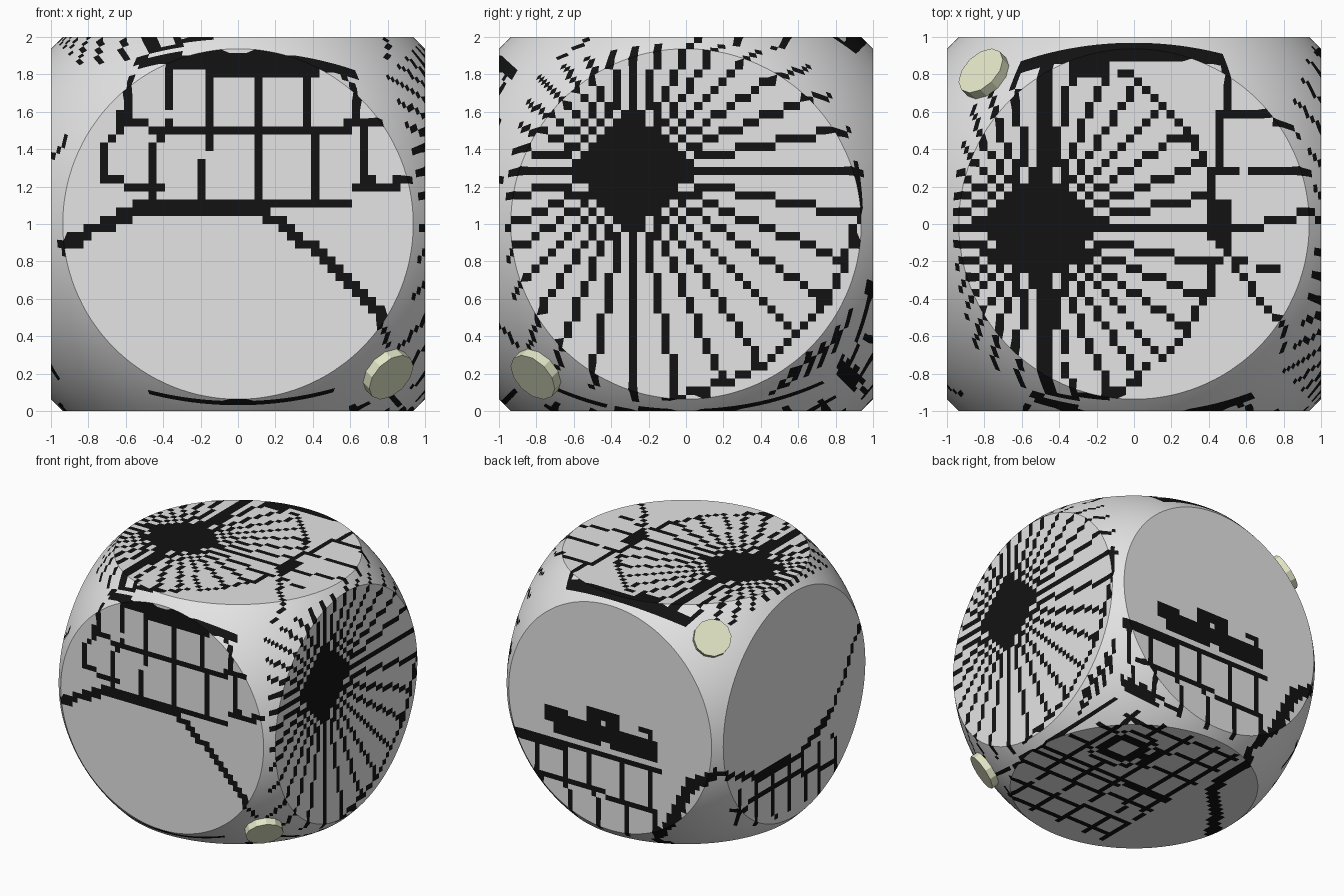
import bpy, bmesh, math
from mathutils import Vector

if "Cube" in bpy.data.objects:
    bpy.data.objects.remove(bpy.data.objects["Cube"])

N = 46                          # painted cells along each cube side
H = 2 / N
RF = 0.937                      # radius of the flat round faces
R = math.sqrt(1 + RF * RF)      # radius of the rounding sphere


def material(name, rgb):
    m = bpy.data.materials.new(name)
    m.diffuse_color = (*rgb, 1)
    m.use_nodes = True
    m.node_tree.nodes["Principled BSDF"].inputs["Base Color"].default_value = m.diffuse_color
    return m


grey = material("pale grey", (0.78, 0.78, 0.78))
black = material("black ink", (0.006, 0.006, 0.006))
cream = material("pale olive", (0.77, 0.80, 0.57))

# Cube sides as (u, v) -> point, each with a set of inked cells
SIDES = {
    "front": lambda u, v: (u, -1, v), "back": lambda u, v: (u, 1, v),
    "right": lambda u, v: (1, u, v), "left": lambda u, v: (-1, u, v),
    "top": lambda u, v: (u, v, 1), "bottom": lambda u, v: (u, v, -1),
}
ink = {s: set() for s in SIDES}


def dot(side, u, v, w=1):
    i, j = math.floor((u + 1) / H - (w - 1) / 2), math.floor((v + 1) / H - (w - 1) / 2)
    ink[side].update((i + a, j + b) for a in range(w) for b in range(w))


def line(side, *pts, w=1):
    for (a, b), (c, d) in zip(pts, pts[1:]):
        n = max(1, round(max(abs(c - a), abs(d - b)) / H))
        for k in range(n + 1):
            dot(side, a + (c - a) * k / n, b + (d - b) * k / n, w)


def box(side, u0, u1, v0, v1, on=True):
    for i in range(N):
        for j in range(N):
            u, v = (i + .5) * H - 1, (j + .5) * H - 1
            if u0 <= u <= u1 and v0 <= v <= v1:
                (ink[side].add if on else ink[side].discard)((i, j))


def arc(side, cu, cv, r, a0, a1, w=1):
    n = max(8, int((a1 - a0) / 8))
    pts = [(cu + r * math.cos(math.radians(a0 + (a1 - a0) * k / n)),
            cv + r * math.sin(math.radians(a0 + (a1 - a0) * k / n))) for k in range(n + 1)]
    line(side, *pts, w=w)


def sunburst(side, cu, cv, core, reach, rays=32):
    for k in range(rays):
        a = 2 * math.pi * k / rays
        line(side, (cu, cv), (cu + reach * math.cos(a), cv + reach * math.sin(a)))
    for i in range(N):
        for j in range(N):
            if math.hypot((i + .5) * H - 1 - cu, (j + .5) * H - 1 - cv) < core:
                ink[side].add((i, j))


# Front: arch with a window grid above it
line("front", (-.97, -.12), (-.6, .07), (.15, .06), (.4, -.12), (.6, -.28),
     (.75, -.47), (.83, -.62), (.9, -.72), w=1)
line("front", (-.92, -.14), (-.6, .04), w=1)
line("front", (.15, .03), (.4, -.15), (.6, -.31), (.75, -.5), (.83, -.65))
box("front", -.6, .15, .03, .10)
box("front", -.38, .12, .08, .15)
line("front", (-.54, .13), (.6, .13))
line("front", (-.42, .5), (.6, .5))
line("front", (.6, .54), (.78, .54))
line("front", (-.58, .94), (-.5, .9), (-.15, .88), (.4, .87), (.65, .87), w=2)
line("front", (-.15, .84), (.4, .82), w=2)
line("front", (-.37, .88), (-.38, .52), (-.46, .36), (-.46, .16))
line("front", (-.14, .88), (-.14, .4), (-.19, .34), (-.19, .12))
line("front", (.13, .85), (.13, .1))
line("front", (.36, .85), (.38, .5), (.41, .4), (.41, .15))
line("front", (.6, .87), (.63, .6), (.67, .5), (.67, .28))
line("front", (-.58, .82), (-.61, .55), (-.7, .4), (-.72, .24), (-.6, .21), (-.43, .2))
line("front", (-.64, .58), (-.5, .53), (-.38, .5))
line("front", (.62, .18), (.84, .18), (.86, .22), (1, .23))
line("front", (.68, .26), (.76, .19))
box("front", -.5, .55, -1, -.96)

# Right side: sunburst with an outer rim
sunburst("right", -.28, .28, .23, 1.24)
box("right", -.46, -.04, .16, .36)
arc("right", -.28, .28, 1.23, -82, 2)
for k in range(5):
    line("right", (.5 + .1 * k, -.98 + .05 * k), (.6 + .08 * k, -.8 + .07 * k))

# Top: smaller sunburst, rim, edge bar and branching lines
sunburst("top", -.5, -.03, .24, .95)
box("top", -.74, -.24, -.16, .1)
line("top", (-.5, -1), (-.5, .88), w=2)
arc("top", -.5, -.03, .95, -85, 62)
box("top", -.7, .5, .87, 1)
box("top", -.3, -.14, .8, .9)
line("top", (.52, .85), (.46, .5), (.43, .3), (.43, -.03), (.5, -.1), (.56, -.25),
     (.68, -.43), (.85, -.6), (.9, -.75))
box("top", .41, .5, -.1, .15)
line("top", (.5, .58), (.7, .57), (.95, .52))
line("top", (.43, .28), (.97, .28))
line("top", (.5, -.03), (.7, 0), (.97, .07))
line("top", (.56, -.2), (.75, -.24))

# Back: machine silhouette over a paved road
box("back", -.42, .5, -.2, -.07)
box("back", .4, .59, -.16, -.04)
box("back", .1, .5, -.26, -.12)
box("back", -.42, -.02, -.28, -.1)
box("back", -.1, .2, -.1, .03)
box("back", -.4, -.25, -.1, 0)
for u in (.06, -.14, -.3):
    box("back", u - .03, u + .02, -.08, -.03, False)
line("back", (1, -.35), (.6, -.32), (-.46, -.31))
line("back", (.95, -.37), (.2, -.34))
line("back", (.8, -.64), (-.42, -.66))
line("back", (.95, -.88), (.4, -.92))
for u in (.9, .66, .42, .18, -.09, -.37):
    line("back", (u, -.33), (u, -.62), (u - .05, -.7), (u - .05, -.97))
for u in (.75, .87, .98):
    line("back", (u, -.86), (u - .12, -1), w=2)
line("back", (-.42, -1), (-.5, -.82), (-.62, -.6), (-.75, -.35), (-1, -.22), w=2)

# Left side: curved road with hanging posts
line("left", (1, -.2), (.8, -.3), (.46, -.41), (-.06, -.44), (-.45, -.26), (-.6, -.1),
     (-.71, .08), (-.85, .33), (-1, .5), w=1)
line("left", (1, -.23), (.46, -.44), (-.06, -.47), (-.45, -.29))
for u in (.72, .5, .28, .07, -.12, -.32, -.52):
    line("left", (u, -.47), (u - .02, -.86))
line("left", (.8, -.62), (.1, -.58), (-.55, -.68))

# Bottom: paving grid, round hub and winding road
for v in (-.72, -.48, -.25, -.07, 0, .28, .55, .78):
    line("bottom", (.95 - abs(v) * .3, v), (.1, v), (.06, v + .04), (-.32, v + .04))
for u in (.88, .62, .36, .1, -.15, -.32):
    line("bottom", (u, -.75), (u, -.3), (u + .04, -.26), (u + .04, .85))
box("bottom", .2, .66, .17, .62, False)
arc("bottom", .43, .39, .25, 0, 360)
arc("bottom", .43, .39, .15, 0, 360, w=2)
line("bottom", (-.4, 1), (-.43, .8), (-.46, .4), (-.7, .12), (-.89, -.13), (-1, -.2), w=2)

# Body: cube of painted cells pulled in to the sphere outside each round face
bm = bmesh.new()


def shape(u, v):
    r = math.hypot(u, v)
    if abs(r - RF) <= H * .505:
        return u * RF / r, v * RF / r, 0
    return u, v, (1 if r > RF else -1)


for side, place in SIDES.items():
    grid = {}
    for i in range(N + 1):
        for j in range(N + 1):
            u, v, zone = shape(i * H - 1, j * H - 1)
            p = Vector(place(u, v))
            if zone == 1:
                p *= R / p.length
            grid[i, j] = (bm.verts.new(p + Vector((0, 0, 1))), zone)
    for i in range(N):
        for j in range(N):
            q = [grid[i, j], grid[i + 1, j], grid[i + 1, j + 1], grid[i, j + 1]]
            z = [c[1] for c in q]
            polys = [q]
            if z[0] == z[2] == 0 and z[1] * z[3] < 0:
                polys = [q[:3], [q[0], q[2], q[3]]]
            elif z[1] == z[3] == 0 and z[0] * z[2] < 0:
                polys = [q[1:], [q[0], q[1], q[3]]]
            for poly in polys:
                f = bm.faces.new([c[0] for c in poly])
                f.material_index = int((i, j) in ink[side])
bmesh.ops.remove_doubles(bm, verts=bm.verts, dist=1e-4)
bmesh.ops.recalc_face_normals(bm, faces=bm.faces)
mesh = bpy.data.meshes.new("rounded_cube_body")
bm.to_mesh(mesh)
bm.free()
mesh.materials.append(grey)
mesh.materials.append(black)
body = bpy.data.objects.new("rounded_cube_body", mesh)
bpy.context.collection.objects.link(body)
bpy.context.view_layer.objects.active = body
body.select_set(True)
bpy.ops.object.shade_smooth_by_angle(angle=math.radians(25))

# Round studs on two opposite corners
for name, s in (("lower_corner_stud", 1), ("upper_corner_stud", -1)):
    d = Vector((s, -s, -s)).normalized()
    bpy.ops.mesh.primitive_cylinder_add(vertices=12, radius=.145, depth=.16,
                                        location=d * 1.34 + Vector((0, 0, 1)),
                                        rotation=d.to_track_quat('Z', 'Y').to_euler())
    stud = bpy.context.object
    stud.name = name
    stud.data.materials.append(cream)
